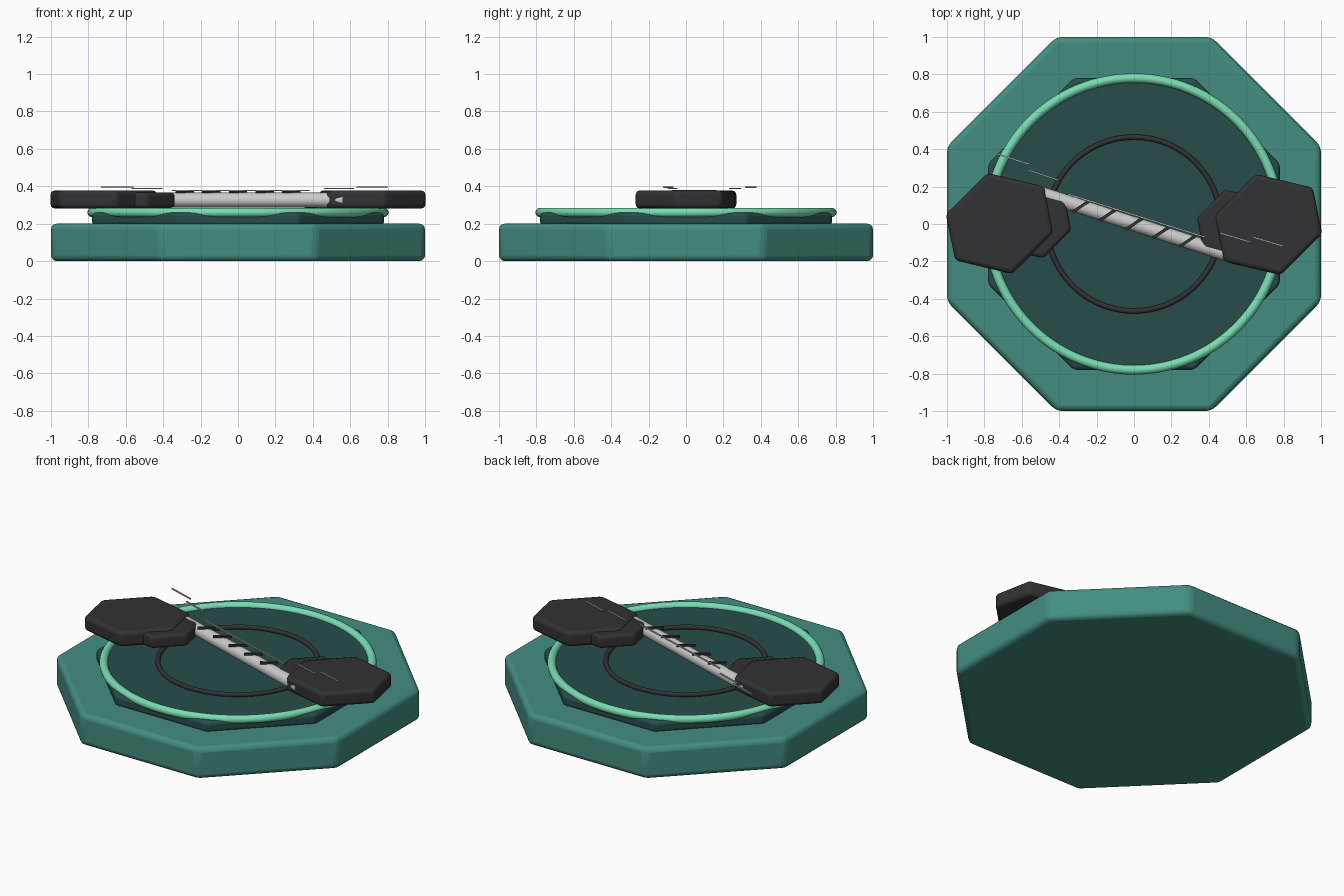
import bpy, bmesh, math
from mathutils import Matrix

if "Cube" in bpy.data.objects:
    bpy.data.objects.remove(bpy.data.objects["Cube"])

def mat(name, c):
    m = bpy.data.materials.new(name)
    m.diffuse_color = (*c, 1)
    m.use_nodes = True
    m.node_tree.nodes["Principled BSDF"].inputs["Base Color"].default_value = m.diffuse_color
    return m

TEAL = mat("teal", (0.056, 0.27, 0.216))
DEEP = mat("deep_teal", (0.02, 0.075, 0.067))
MINT = mat("mint", (0.19, 0.72, 0.45))
BLACK = mat("charcoal", (0.032, 0.032, 0.037))
STEEL = mat("steel", (0.75, 0.78, 0.78))

def finish(ob, name, m, bevel=0, seg=3):
    ob.name = name
    ob.data.materials.append(m)
    if bevel:
        b = ob.modifiers.new("bevel", 'BEVEL')
        b.width, b.segments, b.limit_method = bevel, seg, 'ANGLE'
    bpy.ops.object.select_all(action='DESELECT')
    ob.select_set(True)
    bpy.context.view_layer.objects.active = ob
    bpy.ops.object.shade_smooth_by_angle(angle=math.radians(35))
    return ob

def prism(name, pts, z0, z1, m, bevel):
    """Extrude a flat outline from z0 to z1."""
    bm = bmesh.new()
    face = bm.faces.new([bm.verts.new((x, y, z0)) for x, y in pts])
    ext = bmesh.ops.extrude_face_region(bm, geom=[face])
    for v in ext['geom']:
        if isinstance(v, bmesh.types.BMVert):
            v.co.z = z1
    bmesh.ops.recalc_face_normals(bm, faces=bm.faces)
    me = bpy.data.meshes.new(name)
    bm.to_mesh(me)
    bm.free()
    ob = bpy.data.objects.new(name, me)
    bpy.context.collection.objects.link(ob)
    return finish(ob, name, m, bevel)

def octagon(half):
    r = half / math.cos(math.pi / 8)
    return [(r * math.cos((i + .5) * math.pi / 4), r * math.sin((i + .5) * math.pi / 4)) for i in range(8)]

def ring(name, R, r, z, m):
    bpy.ops.mesh.primitive_torus_add(major_radius=R, minor_radius=r, major_segments=96,
                                     minor_segments=14, location=(0, 0, z))
    finish(bpy.context.object, name, m)

def strip(name, a, b, z, w, h, m):
    """Thin bar between two plan points."""
    dx, dy = b[0] - a[0], b[1] - a[1]
    bpy.ops.mesh.primitive_cube_add(size=1, location=((a[0] + b[0]) / 2, (a[1] + b[1]) / 2, z),
                                    rotation=(0, 0, math.atan2(dy, dx)))
    ob = bpy.context.object
    ob.scale = (math.hypot(dx, dy), w, h)
    finish(ob, name, m)

# Stepped octagonal base with two rings
prism("base_plinth", octagon(1.0), 0, 0.2, TEAL, 0.03)
prism("upper_step", octagon(0.78), 0.19, 0.26, DEEP, 0.02)
ring("outer_ring", 0.78, 0.025, 0.26, MINT)
ring("inner_ring", 0.465, 0.014, 0.27, BLACK)

# Dumbbell handle
tilt = math.radians(-18)
ca, sa = math.cos(tilt), math.sin(tilt)
bpy.ops.mesh.primitive_cylinder_add(vertices=32, radius=0.039, depth=1.2, location=(0, 0, 0.327),
                                    rotation=(0, math.pi / 2, tilt))
finish(bpy.context.object, "handle", STEEL)

# Slanted grip marks along the handle
for i in range(5):
    d = (i - 2) * 0.15
    x, y = d * ca, d * sa
    strip(f"grip_mark_{i+1}", (x - .045, y - .03), (x + .045, y + .03), 0.369, 0.016, 0.012, BLACK)

# Hexagonal weights and collars, repeated by a half turn
half = [(-0.065, 0.27), (0.236, 0.197), (0.285, -0.05)]
hexa = half + [(-x, -y) for x, y in half]
for side, s in (("left", 1), ("right", -1)):
    prism(f"{side}_weight", [(s * (x * 1.01 - 0.718), s * (y + 0.003)) for x, y in hexa],
          0.282, 0.377, BLACK, 0.022)
    prism(f"{side}_inner_weight", [(s * (x * .68 - 0.53), s * y * .68) for x, y in hexa],
          0.285, 0.366, BLACK, 0.018)
    bpy.ops.mesh.primitive_cylinder_add(vertices=32, radius=0.09, depth=0.07,
                                        location=(s * -0.44, s * 0.015, 0.325))
    finish(bpy.context.object, f"{side}_collar", STEEL, 0.008, 2)

# Thin highlight lines
lines = [((-.73, .374), (-.56, .32), .395), ((-.567, .289), (-.406, .235), .388),
         ((-.353, .16), (.38, -.07), .378),
         ((.46, -.048), (.62, -.096), .388), ((.636, -.07), (.797, -.118), .395)]
for i, (a, b, z) in enumerate(lines):
    strip(f"highlight_line_{i+1}", a, b, z, 0.008, 0.007, STEEL)
